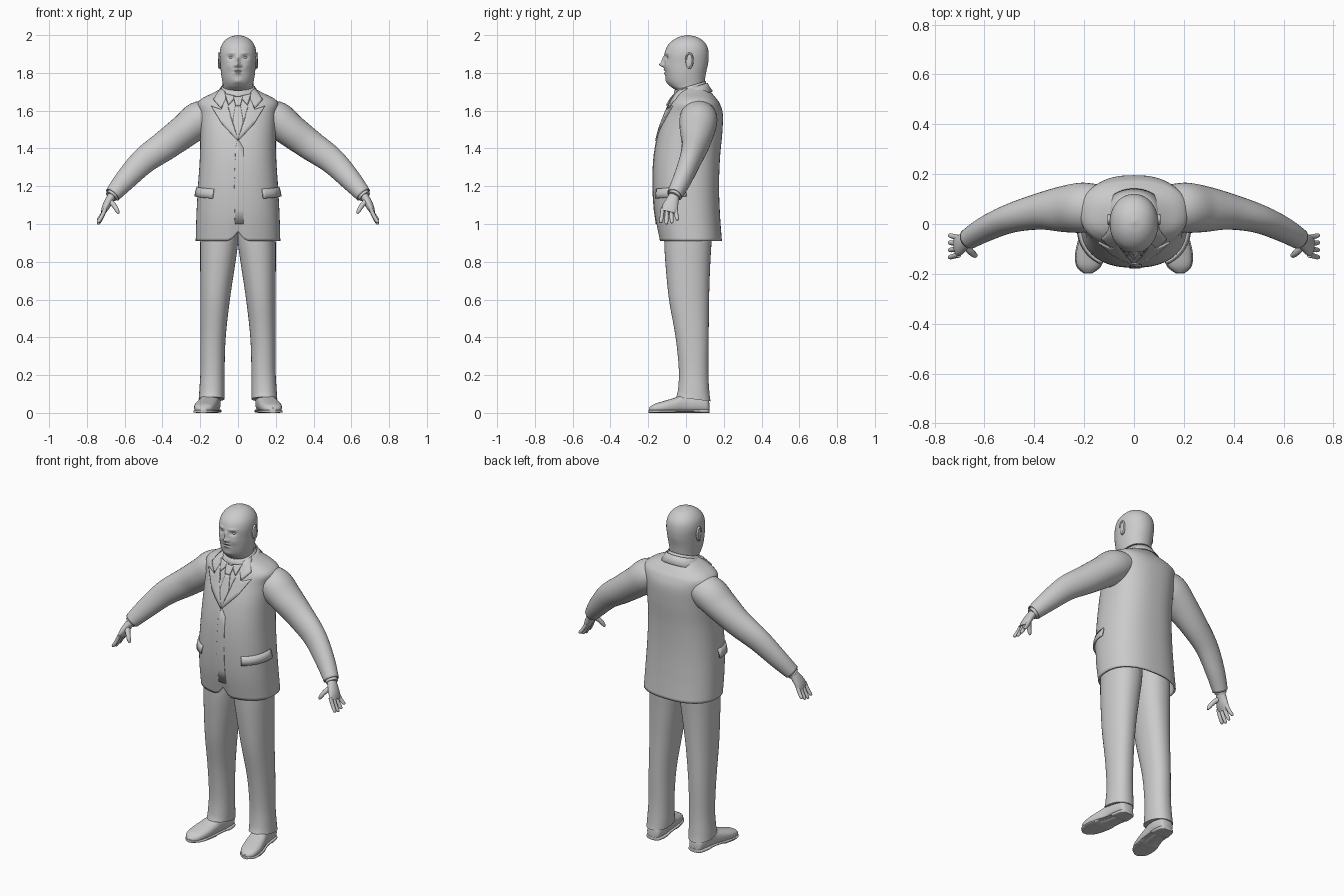
import bpy, bmesh, math
from mathutils import Vector

cube = bpy.data.objects.get("Cube")
if cube:
    bpy.data.objects.remove(cube, do_unlink=True)

grey = bpy.data.materials.new("plain_grey")
grey.use_nodes = True
GREY = (0.6, 0.6, 0.6, 1)
grey.diffuse_color = GREY
grey.node_tree.nodes["Principled BSDF"].inputs["Base Color"].default_value = GREY


def finish(name, bm, mirror=False, thick=0, offset=0):
    bmesh.ops.recalc_face_normals(bm, faces=bm.faces)
    me = bpy.data.meshes.new(name)
    bm.to_mesh(me)
    bm.free()
    me.materials.append(grey)
    me.shade_smooth()
    me.set_sharp_from_angle(angle=math.radians(45))
    ob = bpy.data.objects.new(name, me)
    bpy.context.scene.collection.objects.link(ob)
    if thick:
        mod = ob.modifiers.new("Thickness", "SOLIDIFY")
        mod.thickness, mod.offset = thick, offset
    if mirror:
        ob.modifiers.new("Mirror", "MIRROR")
    return ob


def spline(rows, n):
    """Smooth in-between rows through the given ones."""
    out = []
    for i in range(len(rows) - 1):
        a, b, c, d = (rows[max(0, i - 1)], rows[i], rows[i + 1],
                      rows[min(len(rows) - 1, i + 2)])
        for k in range(n):
            t = k / n
            out.append(tuple(q + t * ((r - p) + t * ((2 * p - 5 * q + 4 * r - s)
                       + t * (3 * (q - r) + s - p))) / 2
                       for p, q, r, s in zip(a, b, c, d)))
    return out + [rows[-1]]


def oval(seg, p=2):
    """Unit superellipse points."""
    pts = []
    for i in range(seg):
        t = math.tau * i / seg
        pts.append(tuple(math.copysign(abs(v) ** (2 / p), v)
                         for v in (math.cos(t), math.sin(t))))
    return pts


def loft(rings, start=True, end=True, closed=True):
    bm = bmesh.new()
    vs = [[bm.verts.new(p) for p in r] for r in rings]
    n = len(vs[0])
    for a, b in zip(vs, vs[1:]):
        for i in range(n if closed else n - 1):
            j = (i + 1) % n
            bm.faces.new((a[i], a[j], b[j], b[i]))
    if start:
        bm.faces.new(vs[0])
    if end:
        bm.faces.new(vs[-1])
    return bm


def level(row, seg, p=2, tilt=0):
    """Horizontal ring from (z, centre x, half width, front y, back y)."""
    z, cx, rx, yf, yb = row
    out = []
    for u, v in oval(seg, p):
        y = (yf + yb) / 2 + v * (yb - yf) / 2
        out.append(Vector((cx + u * rx, y, z + tilt * (y - 0.1))))
    return out


def tube(name, rows, n=4, seg=20, start=True, end=True, thick=0):
    """Mirrored limb along rows of (x, y, z, radius along y, other radius)."""
    rows = spline(rows, n)
    pts = [Vector(r[:3]) for r in rows]
    rings = []
    for i, r in enumerate(rows):
        t = (pts[min(i + 1, len(pts) - 1)] - pts[max(i - 1, 0)]).normalized()
        u = (Vector((0, 1, 0)) - t * t.y).normalized()
        w = t.cross(u)
        rings.append([pts[i] + u * r[3] * a + w * r[4] * b for a, b in oval(seg)])
    return finish(name, loft(rings, start, end), True, thick, -1)


def ball(name, centre, size, mirror=True):
    bm = bmesh.new()
    bmesh.ops.create_uvsphere(bm, u_segments=20, v_segments=12, radius=1)
    for v in bm.verts:
        v.co = Vector(a * s + c for a, s, c in zip(v.co, size, centre))
    return finish(name, bm, mirror)


# Jacket body
P = 2.4
torso = spline([(.91, 0, .224, -.14, .19), (1.05, 0, .22, -.165, .18),
                (1.2, 0, .212, -.175, .175), (1.35, 0, .202, -.17, .18),
                (1.48, 0, .2, -.147, .192), (1.58, 0, .205, -.112, .195),
                (1.635, 0, .215, -.088, .18), (1.665, 0, .19, -.07, .16),
                (1.695, 0, .13, -.055, .135), (1.72, 0, .085, -.045, .115)], 6)
rings = [level(r, 72, P) for r in torso]
for ring in rings:
    for v in ring:
        if v.y < 0 and v.z < 1.05:
            v.z += .05 * math.exp(-(v.x / .025) ** 2) * (1.05 - v.z) / .14
finish("jacket_body", loft(rings, start=False), thick=.01, offset=-1)


def torso_row(z):
    z = min(max(z, torso[0][0]), torso[-1][0])
    for a, b in zip(torso, torso[1:]):
        if z <= b[0]:
            t = (z - a[0]) / (b[0] - a[0])
            return [p + t * (q - p) for p, q in zip(a, b)]
    return torso[-1]


def plate(name, outline, lift=0, thick=.009, mirror=True):
    """Thin cloth piece laid on the chest, outlined in x and z."""
    bm = bmesh.new()
    bm.faces.new([bm.verts.new((x, 0, z)) for x, z in outline])
    bmesh.ops.triangulate(bm, faces=bm.faces)
    bmesh.ops.subdivide_edges(bm, edges=bm.edges, cuts=5, use_grid_fill=True)
    for v in bm.verts:
        _, _, rx, yf, yb = torso_row(v.co.z)
        f = (1 - min(abs(v.co.x) / rx, .97) ** P) ** (1 / P)
        v.co.y = (yf + yb) / 2 - f * (yb - yf) / 2 - lift
    return finish(name, bm, mirror, thick)


# Jacket front details
plate("lapel", [(0, 1.44), (.085, 1.53), (.142, 1.625), (.088, 1.605), (.066, 1.665),
                (.045, 1.59)], .003)
plate("jacket_collar", [(.09, 1.612), (.13, 1.658), (.09, 1.72), (.068, 1.70), (.064, 1.66)], .003)
plate("front_overlap", [(-.016, 1.0), (-.02, 1.2), (-.014, 1.4), (0, 1.45), (.03, 1.4),
                        (.03, 1.0)], 0, .006, False)
plate("shirt_collar_tip", [(.01, 1.675), (.05, 1.63), (.07, 1.69)], .006, .008)
plate("tie_blade", [(-.012, 1.635), (.012, 1.635), (.03, 1.53), (0, 1.445), (-.03, 1.53)],
      .002, .008, False)
plate("tie_knot", [(-.024, 1.672), (.024, 1.672), (.013, 1.625), (-.013, 1.625)], .006, .016, False)

# Pocket flaps wrapping the hips
flap = []
for z, out in ((1.185, .002), (1.16, .008), (1.135, .011)):
    _, _, rx, yf, yb = torso_row(z)
    row = []
    for k in range(13):
        t = math.radians(-58 + 58 * k / 12)
        c, s = math.cos(t), math.sin(t)
        row.append(Vector(((rx + out) * abs(c) ** (2 / P),
                           (yf + yb) / 2 - ((yb - yf) / 2 + out) * abs(s) ** (2 / P),
                           z + .012 * k / 12)))
    flap.append(row)
finish("pocket_flap", loft(flap, False, False, False), True, .008)

# Collars around the neck
for name, rows in (
        ("collar_back", [(1.69, 0, .118, -.05, .14), (1.72, 0, .098, -.05, .122),
                         (1.742, 0, .089, -.05, .112)]),
        ("shirt_collar", [(1.70, 0, .088, -.064, .105), (1.755, 0, .083, -.06, .102)])):
    finish(name, loft([level(r, 48, 2.1, .3) for r in rows], False, False), thick=.006)

# Sleeves, cuffs and hands
tube("sleeve", [(.12, .07, 1.585, .085, .07), (.2, .066, 1.555, .1, .096),
                (.28, .06, 1.495, .093, .088), (.38, .05, 1.42, .073, .08),
                (.497, .022, 1.336, .058, .07), (.595, -.02, 1.235, .05, .057),
                (.664, -.06, 1.155, .042, .043)], 6, 32, end=False, thick=.006)
tube("shirt_cuff", [(.65, -.05, 1.17, .034, .033), (.672, -.065, 1.145, .034, .033)], 2, 24)
tube("palm", [(.66, -.058, 1.16, .026, .022), (.682, -.072, 1.125, .034, .022),
              (.7, -.084, 1.09, .042, .02), (.713, -.092, 1.062, .04, .013)])
for i, (label, drop) in enumerate((("index", .064), ("middle", .072),
                                   ("ring", .066), ("little", .05))):
    y = -.124 + i * .023
    spread = (i - 1.5) * .006
    tube(label + "_finger", [(.703, y, 1.08, .011, .011),
                             (.722, y + spread / 2, 1.07 - drop * .5, .0105, .0105),
                             (.738, y + spread, 1.07 - drop * .9, .009, .009),
                             (.741, y + spread, 1.07 - drop, .004, .004)], 3, 12)
tube("thumb", [(.682, -.08, 1.125, .017, .015), (.656, -.11, 1.098, .014, .013),
               (.639, -.125, 1.07, .011, .011), (.632, -.128, 1.055, .004, .005)], 3, 12)

# Trousers
legs = spline([(.065, .14, .068, -.052, .13), (.11, .138, .067, -.042, .124),
               (.22, .135, .064, -.038, .118), (.4, .132, .067, -.055, .12),
               (.6, .121, .078, -.09, .122), (.78, .108, .092, -.108, .128),
               (.9, .1, .1, -.115, .135), (1.0, .098, .098, -.115, .14)], 5)
finish("trouser_leg", loft([level(r, 40, 2.2, -.15 * max(0, 1 - r[0] / .4)) for r in legs]), True)

# Shoes and soles, as rows of (y, centre x, half width, height)
shoe = spline([(.124, .14, .015, .05), (.112, .14, .04, .08), (.06, .142, .05, .1),
               (0, .15, .05, .1), (-.06, .163, .056, .08), (-.12, .175, .057, .062),
               (-.17, .182, .045, .046), (-.197, .185, .015, .026)], 5)
for name, grow, flat in (("shoe", 1, False), ("sole", 1.08, True)):
    rings = []
    for y, cx, w, h in shoe:
        h = (.02 if y > .04 else .016) if flat else h
        base = .006 if flat and -.06 < y < .04 else 0
        rings.append([Vector((cx + u * w * grow, y * (1.01 if flat else 1),
                              base + (h - base) * (1 + v) / 2))
                      for u, v in oval(28, 4 if flat else 2.5)])
    finish(name, loft(rings), True)

# Head, with the face shaped by soft bumps of (x, z, spread x, spread z, push)
head = spline([(1.66, 0, .075, -.02, .095), (1.70, 0, .079, -.045, .096),
               (1.73, 0, .079, -.084, .098), (1.76, 0, .084, -.103, .1),
               (1.80, 0, .09, -.111, .106), (1.85, 0, .094, -.115, .117),
               (1.90, 0, .097, -.113, .12), (1.94, 0, .09, -.1, .112),
               (1.97, 0, .071, -.073, .09), (1.99, 0, .043, -.037, .057),
               (2.0, 0, .004, .006, .014)], 9)
bumps = [(0, 1.843, .011, .012, .025), (0, 1.868, .009, .02, .013),
         (.015, 1.838, .007, .008, .009), (.037, 1.882, .017, .011, -.011),
         (.035, 1.905, .022, .007, .005), (0, 1.816, .02, .005, .006),
         (0, 1.798, .018, .006, .006), (0, 1.807, .026, .003, -.006),
         (0, 1.755, .025, .014, .006), (.045, 1.835, .02, .02, .004)]
rings = [level(r, 128, 2.1) for r in head]
for ring in rings:
    for v in ring:
        if v.y < 0:
            v.y -= sum(push * math.exp(-((abs(v.x) - x) / sx) ** 2 - ((v.z - z) / sz) ** 2)
                       for x, z, sx, sz, push in bumps)
finish("head", loft(rings), False)
ball("eye", (.036, -.088, 1.882), (.014, .013, .009))
ball("ear", (.096, .018, 1.864), (.008, .02, .044))

# Raised outer rim of the ear
rim = []
for k in range(17):
    a = math.radians(-100 + 270 * k / 16)
    c = Vector((.1, .018 + .018 * math.cos(a), 1.866 + .038 * math.sin(a)))
    d = Vector((0, math.cos(a), math.sin(a)))
    rim.append([c + d * .005 * u + Vector((.006 * v, 0, 0)) for u, v in oval(10)])
finish("ear_rim", loft(rim), True)
